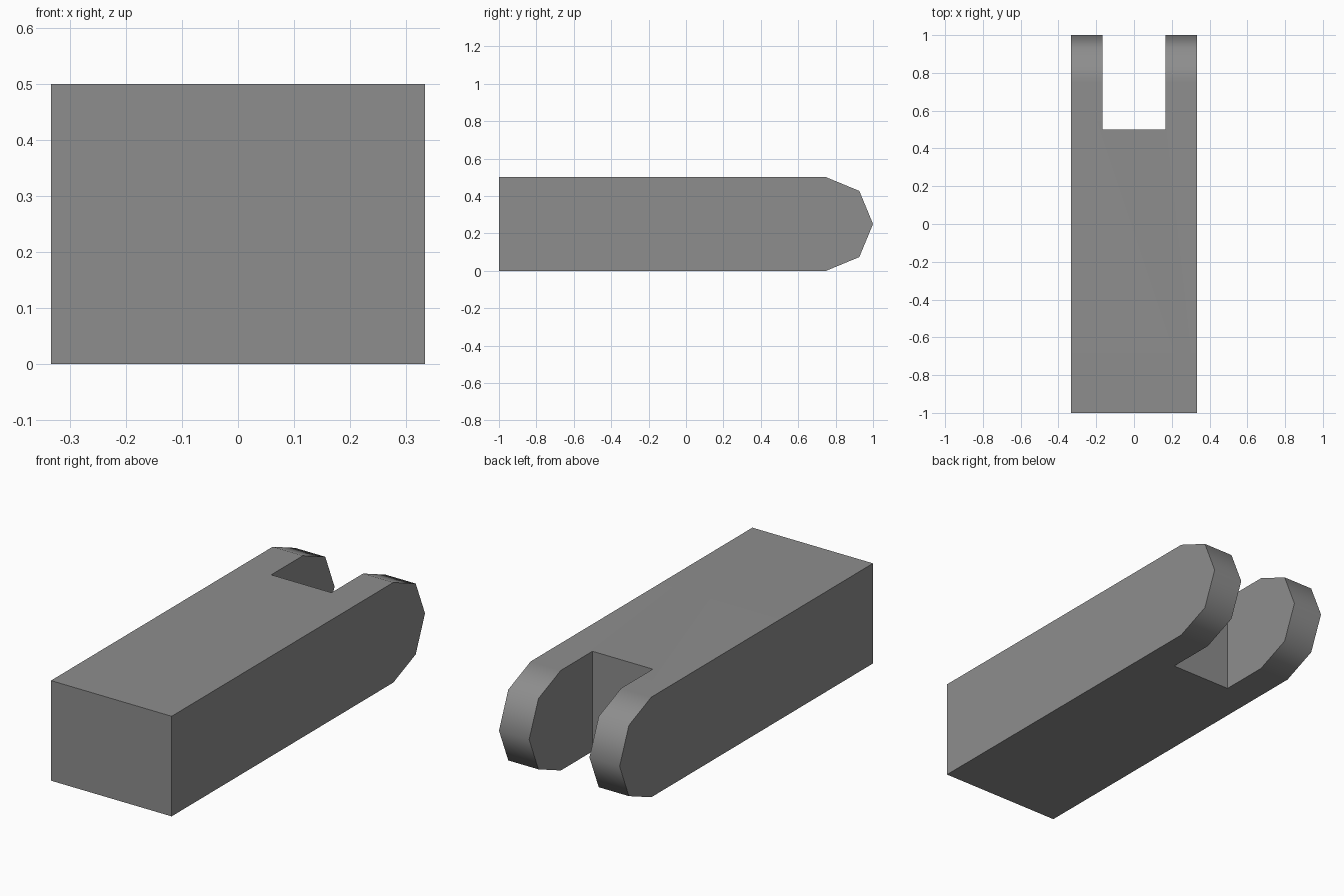
import bpy, bmesh, math

if "Cube" in bpy.data.objects:
    bpy.data.objects.remove(bpy.data.objects["Cube"])

W, S, H = 1 / 3, 1 / 6, 0.5   # half width, half slot width, height

grey = bpy.data.materials.new("mid_grey")
grey.diffuse_color = (0.27, 0.27, 0.27, 1)
grey.use_nodes = True
grey.node_tree.nodes["Principled BSDF"].inputs["Base Color"].default_value = grey.diffuse_color

# Forked plan outline, extruded upwards
plan = [(-W, -1), (W, -1), (W, 1), (S, 1), (S, 0.5), (-S, 0.5), (-S, 1), (-W, 1)]
bm = bmesh.new()
base = bm.faces.new([bm.verts.new((x, y, 0)) for x, y in plan])
top = bmesh.ops.extrude_face_region(bm, geom=[base])["geom"]
bmesh.ops.translate(bm, verts=[v for v in top if isinstance(v, bmesh.types.BMVert)],
                    vec=(0, 0, H))

# Round the prong tips into half circles of four facets
tips = [e for e in bm.edges
        if all(v.co.y > 0.99 for v in e.verts)
        and abs(e.verts[0].co.z - e.verts[1].co.z) < 1e-4]
bmesh.ops.bevel(bm, geom=tips, offset=H / 2, offset_type='OFFSET', segments=2,
                profile=0.5, affect='EDGES', clamp_overlap=False)
bmesh.ops.remove_doubles(bm, verts=bm.verts[:], dist=1e-4)
bmesh.ops.recalc_face_normals(bm, faces=bm.faces[:])

mesh = bpy.data.meshes.new("forked_bar")
bm.to_mesh(mesh)
bm.free()
mesh.materials.append(grey)
bar = bpy.data.objects.new("forked_bar", mesh)
bpy.context.collection.objects.link(bar)

# Smooth tips, crisp corners
bpy.context.view_layer.objects.active = bar
bar.select_set(True)
bpy.ops.object.shade_smooth_by_angle(angle=math.radians(50))
weighted = bar.modifiers.new("flat_top_normals", 'WEIGHTED_NORMAL')
weighted.keep_sharp = True
